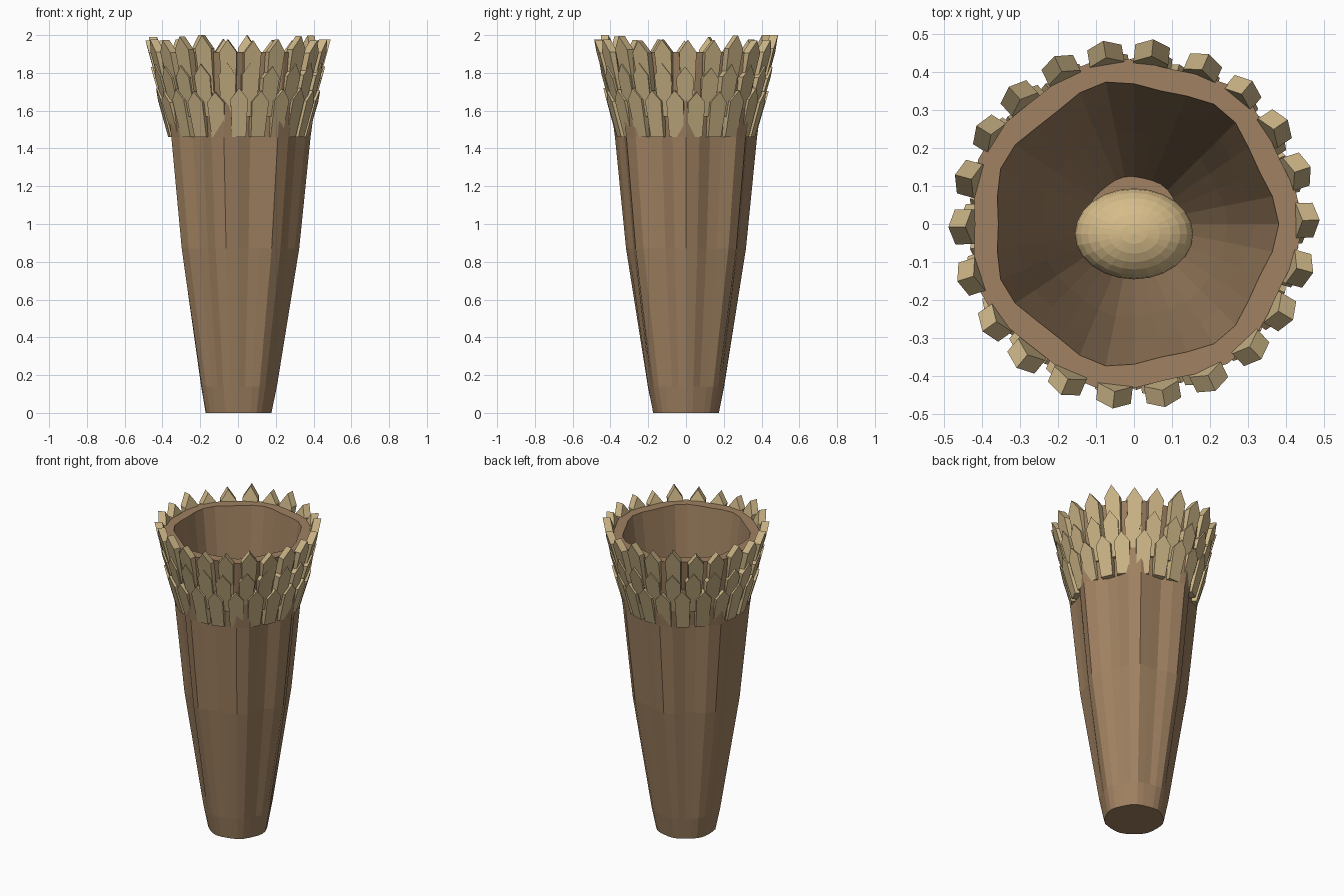
import bpy, bmesh, math, random
from mathutils import Vector

if "Cube" in bpy.data.objects:
    bpy.data.objects.remove(bpy.data.objects["Cube"])

random.seed(4)
SEGMENTS = 32
SCALES_PER_ROW = 22


def material(name, rgb):
    m = bpy.data.materials.new(name)
    m.diffuse_color = (*rgb, 1)
    m.use_nodes = True
    m.node_tree.nodes["Principled BSDF"].inputs["Base Color"].default_value = m.diffuse_color
    return m


bark = material("brown bark", (0.35, 0.22, 0.12))
husk = material("pale husk", (0.60, 0.46, 0.24))
kernel = material("pale kernel", (0.67, 0.50, 0.25))


def finish(name, bm, mat):
    bmesh.ops.recalc_face_normals(bm, faces=bm.faces)
    mesh = bpy.data.meshes.new(name)
    bm.to_mesh(mesh)
    bm.free()
    mesh.materials.append(mat)
    obj = bpy.data.objects.new(name, mesh)
    bpy.context.collection.objects.link(obj)
    return obj


# Hollow tapered cup: wavy rings (mean radius, wave depth, height), outside then inside
profile = [
    (0.174, 0.003, 0.0), (0.200, 0.006, 0.14), (0.303, 0.021, 0.87),
    (0.358, 0.026, 1.46), (0.433, 0.013, 1.91),
    (0.370, 0.012, 1.91), (0.312, 0.006, 1.46), (0.243, 0.005, 0.87),
    (0.125, 0.002, 0.14),
]
bm = bmesh.new()
rings = []
for radius, wave, z in profile:
    ring = []
    for i in range(SEGMENTS):
        a = math.tau * i / SEGMENTS
        r = radius + wave * math.cos(7 * a)
        ring.append(bm.verts.new((r * math.cos(a), r * math.sin(a), z)))
    rings.append(ring)
for low, high in zip(rings, rings[1:]):
    for i in range(SEGMENTS):
        j = (i + 1) % SEGMENTS
        bm.faces.new((low[i], low[j], high[j], high[i]))
bm.faces.new(rings[0])
bm.faces.new(rings[-1])
finish("cup_body", bm, bark)


def add_scale(bm, angle, r0, z0, r1, z1, thickness):
    """Pointed plank leaning outward from (r0, z0) to its tip at (r1, z1)."""
    out = Vector((math.cos(angle), math.sin(angle), 0))
    side = Vector((-out.y, out.x, 0))
    outline = [(-0.037, 0), (0.037, 0), (0.046, 0.77), (0, 1), (-0.046, 0.77)]
    layers = []
    for depth in (0, thickness):
        layers.append([
            bm.verts.new(out * (r0 + (r1 - r0) * t - depth) + side * s
                         + Vector((0, 0, z0 + (z1 - z0) * t)))
            for s, t in outline])
    front, back = layers
    bm.faces.new(front)
    bm.faces.new(back[::-1])
    for i in range(5):
        j = (i + 1) % 5
        bm.faces.new((front[i], back[i], back[j], front[j]))


# Three staggered rows of scales around the rim
rows = [
    ("lower_scales", 0.5, 0.368, 1.46, 0.438, 1.71),
    ("middle_scales", 0.0, 0.385, 1.57, 0.462, 1.84),
    ("upper_scales", 0.1, 0.412, 1.69, 0.490, 1.985),
]
for row, (name, shift, r0, z0, r1, z1) in enumerate(rows):
    bm = bmesh.new()
    for k in range(SCALES_PER_ROW):
        angle = math.tau * (k + shift + random.uniform(-0.06, 0.06)) / SCALES_PER_ROW
        tip = 2.0 if row == 2 and k == 5 else z1 + random.uniform(-0.015, 0.015)
        add_scale(bm, angle, r0, z0, r1, tip, 0.045)
    finish(name, bm, husk)

# Oval kernel lying in the hollow
bm = bmesh.new()
bmesh.ops.create_uvsphere(bm, u_segments=24, v_segments=14, radius=1)
for v in bm.verts:
    v.co = Vector((v.co.x * 0.156, v.co.y * 0.12 - 0.026, v.co.z * 0.10 + 0.38))
finish("kernel", bm, kernel)
